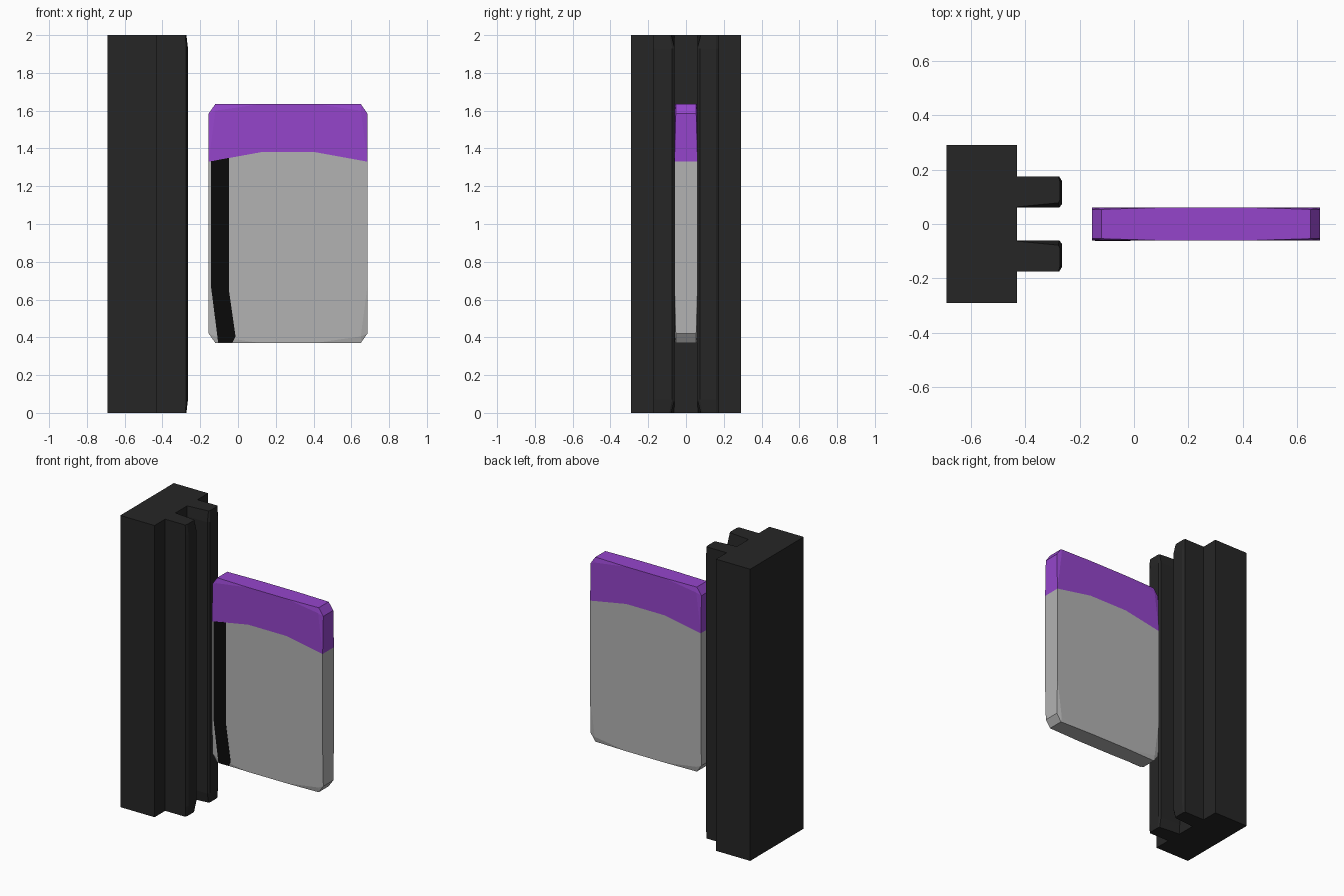
import bpy, bmesh

if "Cube" in bpy.data.objects:
    bpy.data.objects.remove(bpy.data.objects["Cube"])


def material(name, rgb):
    m = bpy.data.materials.new(name)
    m.diffuse_color = (*rgb, 1)
    m.use_nodes = True
    m.node_tree.nodes["Principled BSDF"].inputs["Base Color"].default_value = m.diffuse_color
    return m


def finish(name, bm, mats, loc=(0, 0, 0), mirror=None):
    bmesh.ops.recalc_face_normals(bm, faces=bm.faces)
    me = bpy.data.meshes.new(name)
    bm.to_mesh(me)
    bm.free()
    for m in mats:
        me.materials.append(m)
    ob = bpy.data.objects.new(name, me)
    ob.location = loc
    bpy.context.collection.objects.link(ob)
    if mirror:
        mod = ob.modifiers.new("Mirror", 'MIRROR')
        mod.use_axis = mirror
        mod.merge_threshold = 0.0005
    return ob


def loft(name, rings, mats, mirror=None):
    """Closed solid through matching rings of points."""
    bm = bmesh.new()
    vs = [[bm.verts.new(p) for p in r] for r in rings]
    n = len(vs[0])
    for a, b in zip(vs, vs[1:]):
        for i in range(n):
            j = (i + 1) % n
            bm.faces.new((a[i], a[j], b[j], b[i]))
    bm.faces.new(vs[0])
    bm.faces.new(vs[-1])
    return finish(name, bm, mats, mirror=mirror)


dark = material("dark_casing", (0.019, 0.019, 0.019))
black = material("black_strip", (0.003, 0.003, 0.003))
grey = material("card_grey", (0.45, 0.45, 0.45))
purple = material("card_purple", (0.30, 0.06, 0.60))

# Reader backing block
block = [(-0.69, -0.29), (-0.43, -0.29), (-0.43, 0.29), (-0.69, 0.29)]
loft("reader_block", [[(x, y, z) for x, y in block] for z in (0, 2)], [dark])

# Two slot rails, flared on the inside at both ends
mid = [(-0.44, 0.06), (-0.44, 0.175), (-0.275, 0.175),
       (-0.265, 0.158), (-0.265, 0.073), (-0.275, 0.06)]
end = [(-0.44, 0.062), (-0.44, 0.175), (-0.278, 0.175),
       (-0.273, 0.158), (-0.273, 0.088), (-0.278, 0.078)]
loft("slot_rails", [[(x, y, z) for x, y in s] for s, z in
                    ((end, 0), (mid, 0.07), (mid, 1.93), (end, 2))],
     [dark], mirror=(False, True, False))

# Card: one quarter (right half, front half) mirrored in x and y
T, LO = 0.061, 0.054
pts = {
    'a': (0, 0.37, T), 'b': (0.145, 0.37, T), 'c': (0.385, 0.37, LO),
    'd': (0.42, 0.42, LO), 'e': (0.42, 0.67, T), 'f': (0.42, 1.33, T),
    'g': (0.145, 1.38, T), 'h': (0, 1.38, T), 'i': (0.385, 0.405, T),
    'j': (0.42, 1.585, LO), 'k': (0.385, 1.635, LO), 'l': (0.145, 1.635, T),
    'm': (0, 1.635, T), 'n': (0.385, 1.60, T),
}
bm = bmesh.new()
v = {k: bm.verts.new((x, -t, z)) for k, (x, z, t) in pts.items()}
for word, mat in (("abiefgh", 0), ("bci", 0), ("cdi", 0), ("dei", 0),
                  ("hgfnlm", 1), ("fjn", 1), ("jkn", 1), ("kln", 1)):
    bm.faces.new([v[c] for c in word]).material_index = mat
# Rim walls back to the middle plane
rim = "abcdefjklm"
back = {c: bm.verts.new((pts[c][0], 0, pts[c][1])) for c in rim}
for p, q in zip(rim, rim[1:]):
    f = bm.faces.new((v[p], v[q], back[q], back[p]))
    f.material_index = int(min(pts[p][1], pts[q][1]) > 1.3)
finish("key_card", bm, [grey, purple], (0.265, 0, 0), (True, True, False))

# Magnetic strip on the front face of the card
strip = [(-0.143, 1.332), (-0.143, 0.67), (-0.105, 0.372), (-0.03, 0.372),
         (-0.013, 0.405), (-0.048, 0.65), (-0.048, 1.35)]
loft("magnetic_strip", [[(x, y, z) for x, z in strip] for y in (-0.055, -0.0625)],
     [black])
